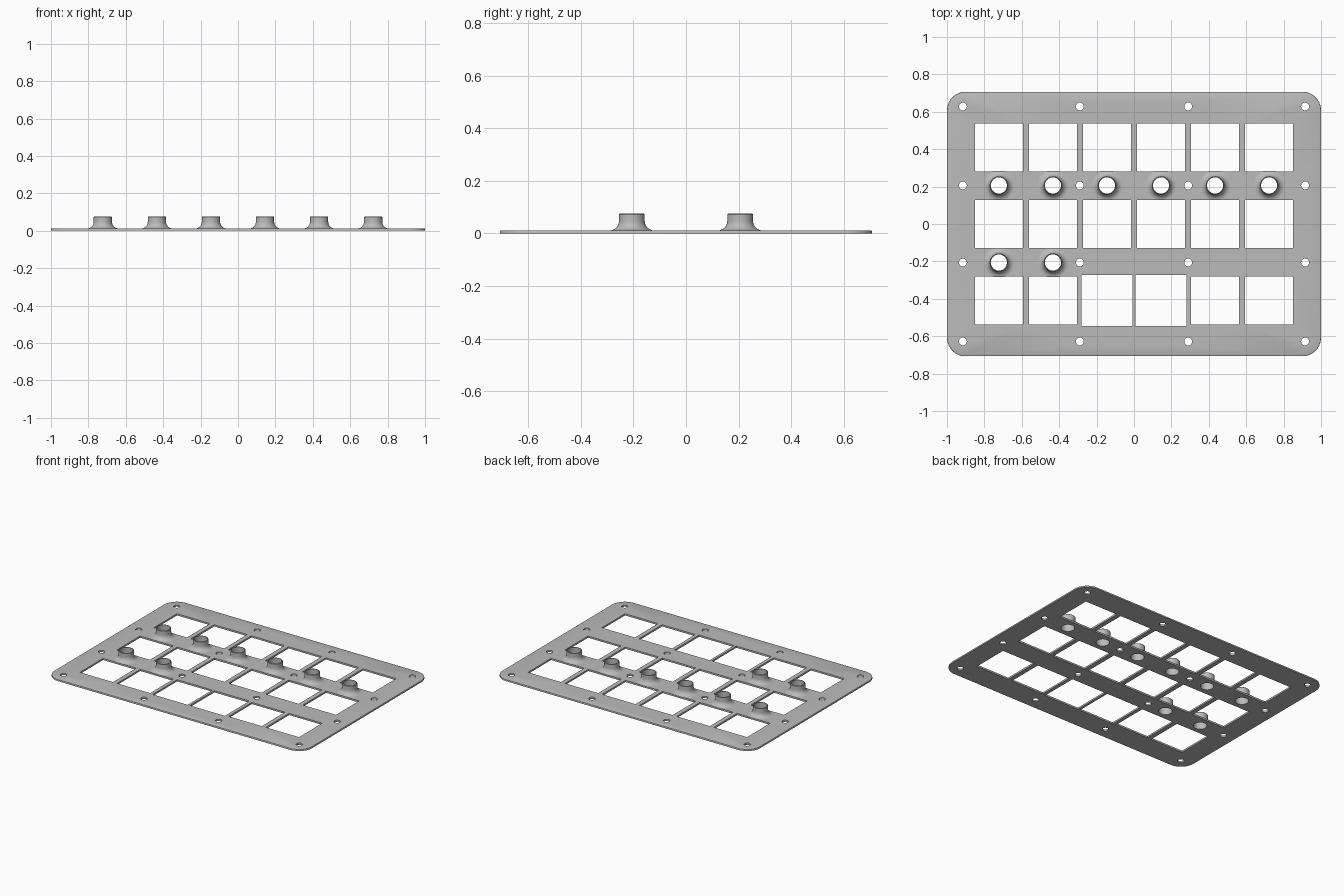
import bpy, bmesh, math

cube = bpy.data.objects.get("Cube")
if cube:
    bpy.data.objects.remove(cube)

THICK = 0.012
PITCH_X, PITCH_Y = 0.289, 0.41
ROW = 0.206               # y of the two boss rows
BORE, NECK, FLARE, TOP = 0.043, 0.049, 0.035, 0.075
WEB = 0.077               # half width of the strip between window rows

grey = bpy.data.materials.new("plain grey")
grey.use_nodes = True
colour = (0.5, 0.5, 0.5, 1)
grey.diffuse_color = colour
grey.node_tree.nodes["Principled BSDF"].inputs["Base Color"].default_value = colour


def finish(bm, name):
    bmesh.ops.recalc_face_normals(bm, faces=bm.faces)
    mesh = bpy.data.meshes.new(name)
    bm.to_mesh(mesh)
    bm.free()
    mesh.materials.append(grey)
    obj = bpy.data.objects.new(name, mesh)
    bpy.context.collection.objects.link(obj)
    bpy.ops.object.select_all(action="DESELECT")
    obj.select_set(True)
    bpy.context.view_layer.objects.active = obj
    bpy.ops.object.shade_smooth_by_angle(angle=math.radians(35))
    return obj


def circle(x, y, r, n):
    return [(x + r * math.cos(math.tau * i / n), y + r * math.sin(math.tau * i / n))
            for i in range(n)]


def rectangle(x, y, w, h):
    return [(x + sx * w / 2, y + sy * h / 2)
            for sx, sy in ((-1, -1), (1, -1), (1, 1), (-1, 1))]


def rounded(w, h, r, n=10):
    pts = []
    for k, (sx, sy) in enumerate(((1, 1), (-1, 1), (-1, -1), (1, -1))):
        for i in range(n + 1):
            a = math.pi / 2 * (k + i / n)
            pts.append((sx * (w / 2 - r) + r * math.cos(a),
                        sy * (h / 2 - r) + r * math.sin(a)))
    return pts


columns = [(i - 2.5) * PITCH_X for i in range(6)]
bosses = [(x, ROW) for x in columns] + [(x, -ROW) for x in columns[:2]]

# Plate outline with windows, screw holes and boss bores
loops = [rounded(2, 1.414, 0.1)]
for row in (-1, 0, 1):
    for i, x in enumerate(columns):
        size = 0.272 if row == -1 and i in (2, 3) else 0.257
        loops.append(rectangle(x, row * PITCH_Y, size, size))
for x in (-0.915, -0.29, 0.29, 0.915):
    for y in (-0.628, -ROW, ROW, 0.628):
        loops.append(circle(x, y, 0.021, 24))
loops += [circle(x, y, BORE, 48) for x, y in bosses]

bm = bmesh.new()
edges = []
for loop in loops:
    vs = [bm.verts.new((x, y, 0)) for x, y in loop]
    edges += [bm.edges.new((a, b)) for a, b in zip(vs, vs[1:] + vs[:1])]
bmesh.ops.triangle_fill(bm, use_beauty=True, edges=edges, normal=(0, 0, 1))
raised = bmesh.ops.extrude_face_region(bm, geom=bm.faces[:])["geom"]
bmesh.ops.translate(bm, vec=(0, 0, THICK),
                    verts=[g for g in raised if isinstance(g, bmesh.types.BMVert)])


# Softened upper rim
def on_rim(v):
    return v.co.z > THICK / 2 and (abs(v.co.x) > 0.95 or abs(v.co.y) > 0.66)


rim = [e for e in bm.edges if all(on_rim(v) for v in e.verts)
       and e.calc_face_angle(0) > 1]
bmesh.ops.bevel(bm, geom=rim, offset=0.004, segments=2, profile=0.5, affect="EDGES")
finish(bm, "plate")

# Hollow bosses with a flared foot
profile = [(BORE, THICK), (BORE, TOP), (NECK - 0.002, TOP), (NECK, TOP - 0.002)]
for i in range(9):
    a = math.pi / 2 * i / 8
    profile.append((NECK + FLARE * (1 - math.cos(a)),
                    THICK + FLARE * (1 - math.sin(a))))
profile = profile[:4] + sorted(profile[4:], key=lambda p: -p[1])

for n, (x, y) in enumerate(bosses):
    bm = bmesh.new()
    rings = [[bm.verts.new((px, max(-WEB, min(WEB, py)), z))
              for px, py in circle(0, 0, r, 48)] for r, z in profile]
    for lower, upper in zip(rings, rings[1:]):
        for i in range(48):
            j = (i + 1) % 48
            bm.faces.new((lower[i], lower[j], upper[j], upper[i]))
    boss = finish(bm, f"boss_{n + 1}")
    boss.location = (x, y, 0)
